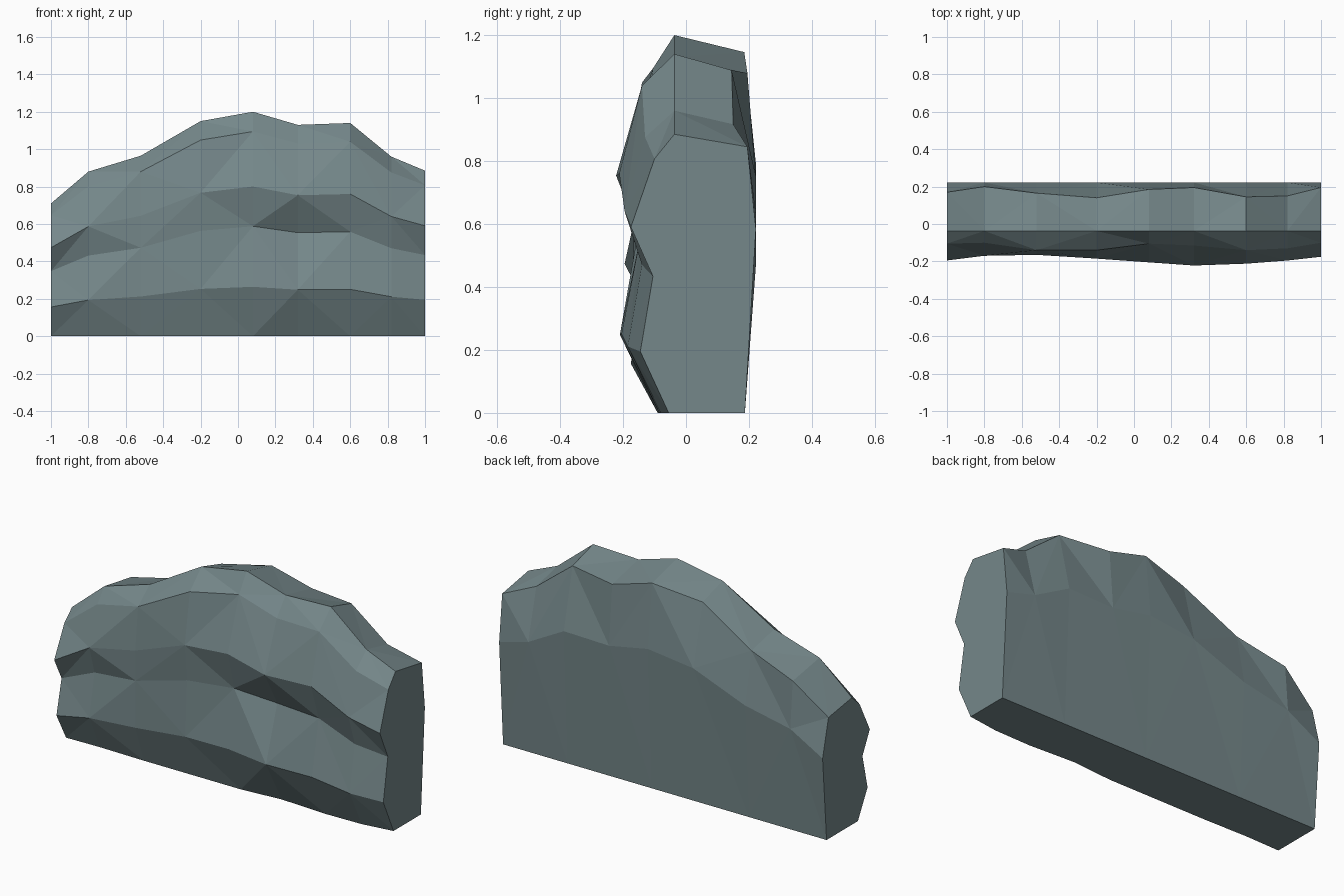
import bpy, bmesh

if "Cube" in bpy.data.objects:
    bpy.data.objects.remove(bpy.data.objects["Cube"])

# Stations along the length: x position and crest height
XS = [-1, -0.8, -0.52, -0.2, 0.08, 0.32, 0.6, 0.82, 1]
CREST = [0.71, 0.88, 0.965, 1.15, 1.20, 1.13, 1.14, 0.96, 0.885]

# Rings around the section: height as a share of the crest, then depth per station
ROWS = [
    (0.00, [-.09, -.085, -.09, -.09, -.09, -.07, -.085, -.08, -.055]),        # front foot
    (0.22, [-.175, -.17, -.165, -.18, -.195, -.21, -.205, -.185, -.145]),     # lower bulge
    (0.49, [-.13, -.125, -.16, -.165, -.15, -.11, -.145, -.14, -.105]),       # recess
    (0.667, [-.195, -.17, -.165, -.185, -.205, -.222, -.212, -.195, -.175]),  # upper bulge
    (0.912, [-.105, -.10, -.14, -.14, -.105, -.115, -.14, -.13, -.10]),       # shoulder
    (1.00, [-.037] * 9),                                                      # crest
    (0.955, [.17, .20, .165, .14, .185, .195, .145, .15, .195]),              # back rim
    (0.66, [.222] * 9),                                                       # back bulge
    (0.00, [.187] * 9),                                                       # back foot
]

rock = bpy.data.materials.new("slate grey")
rock.diffuse_color = (0.178, 0.245, 0.255, 1)
rock.use_nodes = True
rock.node_tree.nodes["Principled BSDF"].inputs["Base Color"].default_value = rock.diffuse_color

bm = bmesh.new()
grid = [[bm.verts.new((x, ys[i], share * CREST[i]))
         for share, ys in ROWS] for i, x in enumerate(XS)]
n = len(ROWS)

# Faceted skin with alternating diagonals
for i in range(len(XS) - 1):
    for j in range(n):
        k = (j + 1) % n
        a, b = grid[i][j], grid[i + 1][j]
        c, d = grid[i + 1][k], grid[i][k]
        if (i + j) % 2:
            tris = ((a, b, d), (b, c, d))
        else:
            tris = ((a, b, c), (a, c, d))
        for t in tris:
            bm.faces.new(t)

# Flat cut ends
bm.faces.new(grid[0])
bm.faces.new(grid[-1])
bmesh.ops.recalc_face_normals(bm, faces=bm.faces)

mesh = bpy.data.meshes.new("rock_wall")
bm.to_mesh(mesh)
bm.free()
mesh.materials.append(rock)
bpy.context.collection.objects.link(bpy.data.objects.new("rock_wall", mesh))
